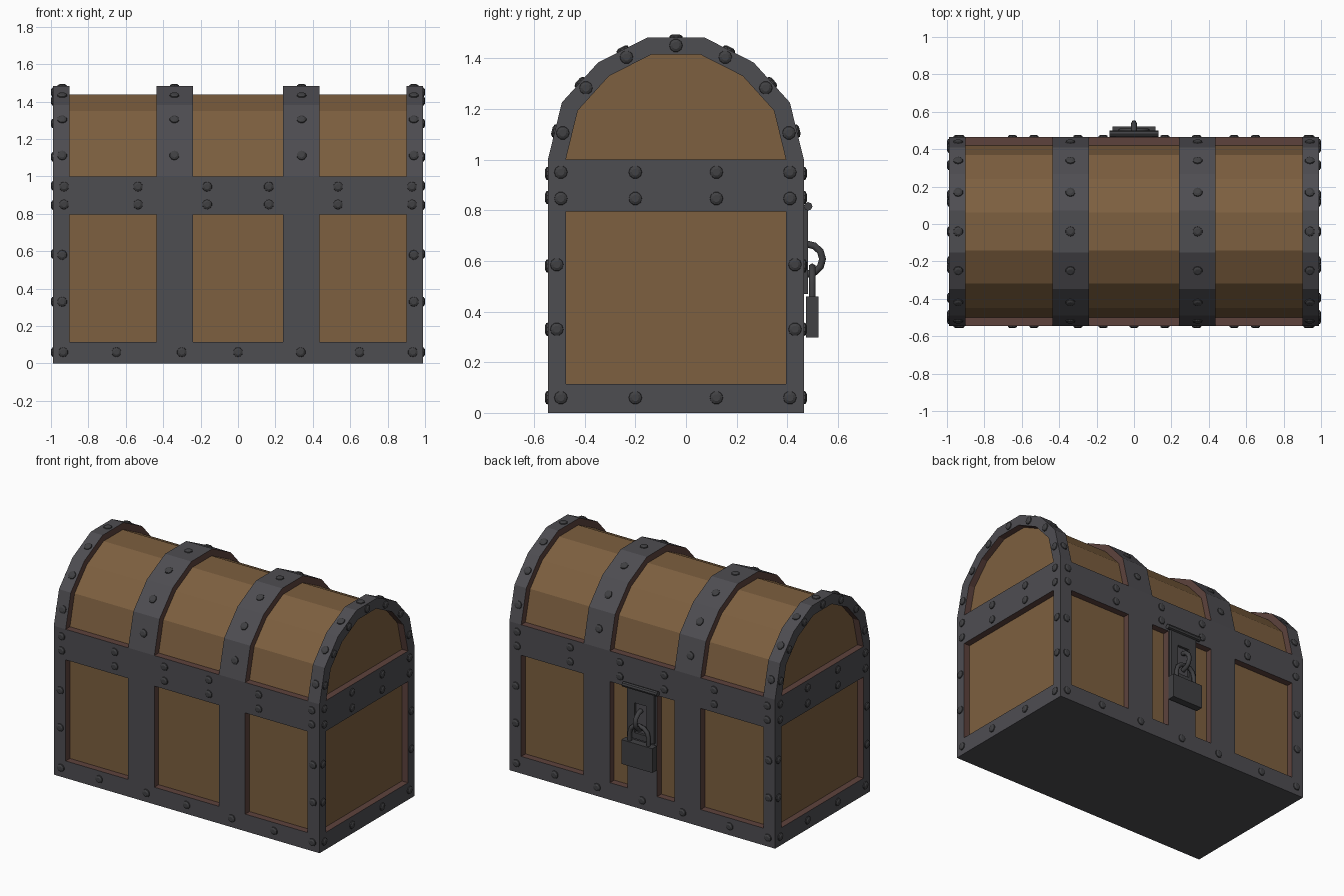
import bpy, bmesh, math
from mathutils import Vector, Matrix

if "Cube" in bpy.data.objects:
    bpy.data.objects.remove(bpy.data.objects["Cube"])


def material(name, rgb):
    m = bpy.data.materials.new(name)
    m.diffuse_color = (*rgb, 1)
    m.use_nodes = True
    m.node_tree.nodes["Principled BSDF"].inputs["Base Color"].default_value = m.diffuse_color
    return m


IRON = material("iron", (0.076, 0.074, 0.083))
WOOD = material("wood", (0.205, 0.115, 0.050))
EDGE = material("rusty edge", (0.110, 0.055, 0.046))
STEEL = material("dark steel", (0.052, 0.052, 0.056))


def add_object(name, bm, mats):
    me = bpy.data.meshes.new(name)
    bm.to_mesh(me)
    bm.free()
    for m in mats:
        me.materials.append(m)
    ob = bpy.data.objects.new(name, me)
    bpy.context.collection.objects.link(ob)
    return ob


# Chest cross-section (y, z), front bottom -> over the lid -> back bottom
CY, HALF, XE, DEPTH = -0.04, 0.505, 0.988, 0.045
half = [(HALF, 0), (HALF, 0.115), (HALF, 0.795), (HALF, 1.0),
        (0.45, 1.225), (0.307, 1.383), (0.112, 1.482)]
OUT = [(CY - y, z) for y, z in half] + [(CY + y, z) for y, z in reversed(half)]


def shrink(s):
    return [(CY + (y - CY) * s, z if z <= 1 else 1 + (z - 1) * s) for y, z in OUT]


WOOD_P = shrink(0.91)   # recessed wood surface
END_P = shrink(0.86)    # inner edge of the end frames
XS = [-XE, -0.9, -0.435, -0.24, -0.11, 0.11, 0.24, 0.435, 0.9, XE]

# Chest shell: iron framework with recessed wood panels
bm = bmesh.new()


def face(pts, mat):
    f = bm.faces.new([bm.verts.new(p) for p in pts])
    f.material_index = mat


def at(x, p):
    return (x, p[0], p[1])


def is_panel(i, j):
    if not (0 <= j < len(XS) - 1) or i not in (1, 3, 4, 5, 6, 7, 8, 9, 11):
        return False
    x = abs(XS[j] + XS[j + 1]) / 2
    if i == 11 and x < 0.1:      # strap behind the lock
        return False
    return x < 0.24 or 0.435 < x < 0.9


for i in range(13):
    for j in range(len(XS) - 1):
        corners = [(i, j), (i + 1, j), (i + 1, j + 1), (i, j + 1)]
        outer = [at(XS[b], OUT[a]) for a, b in corners]
        if not is_panel(i, j):
            face(outer, 0)
            continue
        inner = [at(XS[b], WOOD_P[a]) for a, b in corners]
        face(inner, 1)
        around = [(i, j - 1), (i + 1, j), (i, j + 1), (i - 1, j)]
        for k in range(4):
            n = (k + 1) % 4
            if not is_panel(*around[k]):
                face([outer[k], outer[n], inner[n], inner[k]], 2)
for j in range(len(XS) - 1):     # underside
    face([at(XS[j], OUT[0]), at(XS[j + 1], OUT[0]),
          at(XS[j + 1], OUT[13]), at(XS[j], OUT[13])], 0)

for s in (-1, 1):                # end walls
    x, xi = s * XE, s * (XE - DEPTH)
    for i in (1, 3, 4, 5, 6, 7, 8, 9, 11):
        face([at(x, p) for p in (OUT[i], OUT[i + 1], END_P[i + 1], END_P[i])], 0)
    face([at(x, p) for p in (OUT[0], OUT[1], END_P[1], END_P[12], OUT[12], OUT[13])], 0)
    face([at(x, p) for p in (OUT[2], OUT[3], END_P[3], END_P[10],
                             OUT[10], OUT[11], END_P[11], END_P[2])], 0)
    for loop in ([1, 2, 11, 12], list(range(3, 11))):
        face([at(xi, END_P[k]) for k in loop], 1)
        for a, b in zip(loop, loop[1:] + loop[:1]):
            face([at(x, END_P[a]), at(x, END_P[b]), at(xi, END_P[b]), at(xi, END_P[a])], 2)
bmesh.ops.remove_doubles(bm, verts=bm.verts, dist=1e-4)
bmesh.ops.recalc_face_normals(bm, faces=bm.faces)
add_object("chest_shell", bm, [IRON, WOOD, EDGE])

# Rivets
bm = bmesh.new()


def rivet(pos, normal):
    rot = Vector((0, 0, 1)).rotation_difference(Vector(normal)).to_matrix().to_4x4()
    m = Matrix.Translation(pos) @ rot
    for r1, r2, z0, z1 in ((0.027, 0.025, -0.004, 0.006), (0.025, 0.014, 0.006, 0.012)):
        bmesh.ops.create_cone(bm, cap_ends=True, segments=10, radius1=r1, radius2=r2,
                              depth=z1 - z0,
                              matrix=m @ Matrix.Translation((0, 0, (z0 + z1) / 2)))


for s in (-1, 1):
    # front and back rows
    spots = [(x, z) for x in (-0.93, -0.535, -0.165, 0.165, 0.535, 0.93) for z in (0.85, 0.945)]
    spots += [(x, 0.06) for x in (-0.935, -0.65, -0.3, 0, 0.335, 0.65, 0.935)]
    spots += [(x, z) for x in (-0.94, 0.94) for z in (0.33, 0.58)]
    for x, z in spots:
        rivet((x, CY + s * HALF, z), (0, s, 0))
    # end rows
    spots = [(y, z) for y in (-0.494, -0.2, 0.12, 0.41) for z in (0.06, 0.846, 0.95)]
    spots += [(y, z) for y in (-0.51, 0.43) for z in (0.33, 0.585)]
    for y, z in spots:
        rivet((s * XE, y, z), (s, 0, 0))
# lid arches: one per facet, on the straps and on the end rims
for i in range(3, 10):
    (y0, z0), (y1, z1) = OUT[i], OUT[i + 1]
    mid = Vector((0, (y0 + y1) / 2, (z0 + z1) / 2))
    n = Vector((0, z0 - z1, y1 - y0)).normalized()
    for x in (-0.94, -0.34, 0.34, 0.94):
        rivet(mid + Vector((x, 0, 0)), n)
    for s in (-1, 1):
        rivet(mid - n * 0.032 + Vector((s * XE, 0, 0)), (s, 0, 0))
add_object("rivets", bm, [STEEL])


# Lock on the back
def boxes(name, specs):
    b = bmesh.new()
    for x0, x1, y0, y1, z0, z1 in specs:
        m = Matrix.Translation(((x0 + x1) / 2, (y0 + y1) / 2, (z0 + z1) / 2))
        m = m @ Matrix.Diagonal((x1 - x0, y1 - y0, z1 - z0, 1))
        bmesh.ops.create_cube(b, size=1, matrix=m)
    return add_object(name, b, [STEEL])


HY0, HY1 = 0.464, 0.482
boxes("slotted_hasp", [(-0.1, 0.1, HY0, HY1, 0.71, 0.82), (-0.1, 0.1, HY0, HY1, 0.47, 0.51),
                       (-0.1, -0.045, HY0, HY1, 0.51, 0.71), (0.045, 0.1, HY0, HY1, 0.51, 0.71)])
boxes("padlock_body", [(-0.115, 0.115, 0.474, 0.522, 0.297, 0.46)])

bm = bmesh.new()
bmesh.ops.create_cone(bm, cap_ends=True, segments=8, radius1=0.017, radius2=0.017, depth=0.26,
                      matrix=Matrix.Translation((0, 0.482, 0.815)) @ Matrix.Rotation(math.pi / 2, 4, 'Y'))
add_object("hasp_hinge", bm, [STEEL])


def tube(name, pts, r):
    cu = bpy.data.curves.new(name, 'CURVE')
    cu.dimensions = '3D'
    cu.bevel_depth, cu.bevel_resolution, cu.use_fill_caps = r, 1, True
    sp = cu.splines.new('POLY')
    sp.points.add(len(pts) - 1)
    for p, co in zip(sp.points, pts):
        p.co = (*co, 1)
    cu.materials.append(STEEL)
    ob = bpy.data.objects.new(name, cu)
    bpy.context.collection.objects.link(ob)
    bpy.ops.object.select_all(action='DESELECT')
    ob.select_set(True)
    bpy.context.view_layer.objects.active = ob
    bpy.ops.object.convert(target='MESH')


arc = [math.pi * k / 6 for k in range(7)]
tube("staple", [(0, 0.475 + 0.064 * math.sin(a), 0.607 + 0.06 * math.cos(a)) for a in arc], 0.016)
tube("shackle", [(0.07, 0.498, 0.45)]
     + [(0.07 * math.cos(a), 0.498, 0.51 + 0.065 * math.sin(a)) for a in arc]
     + [(-0.07, 0.498, 0.45)], 0.015)
